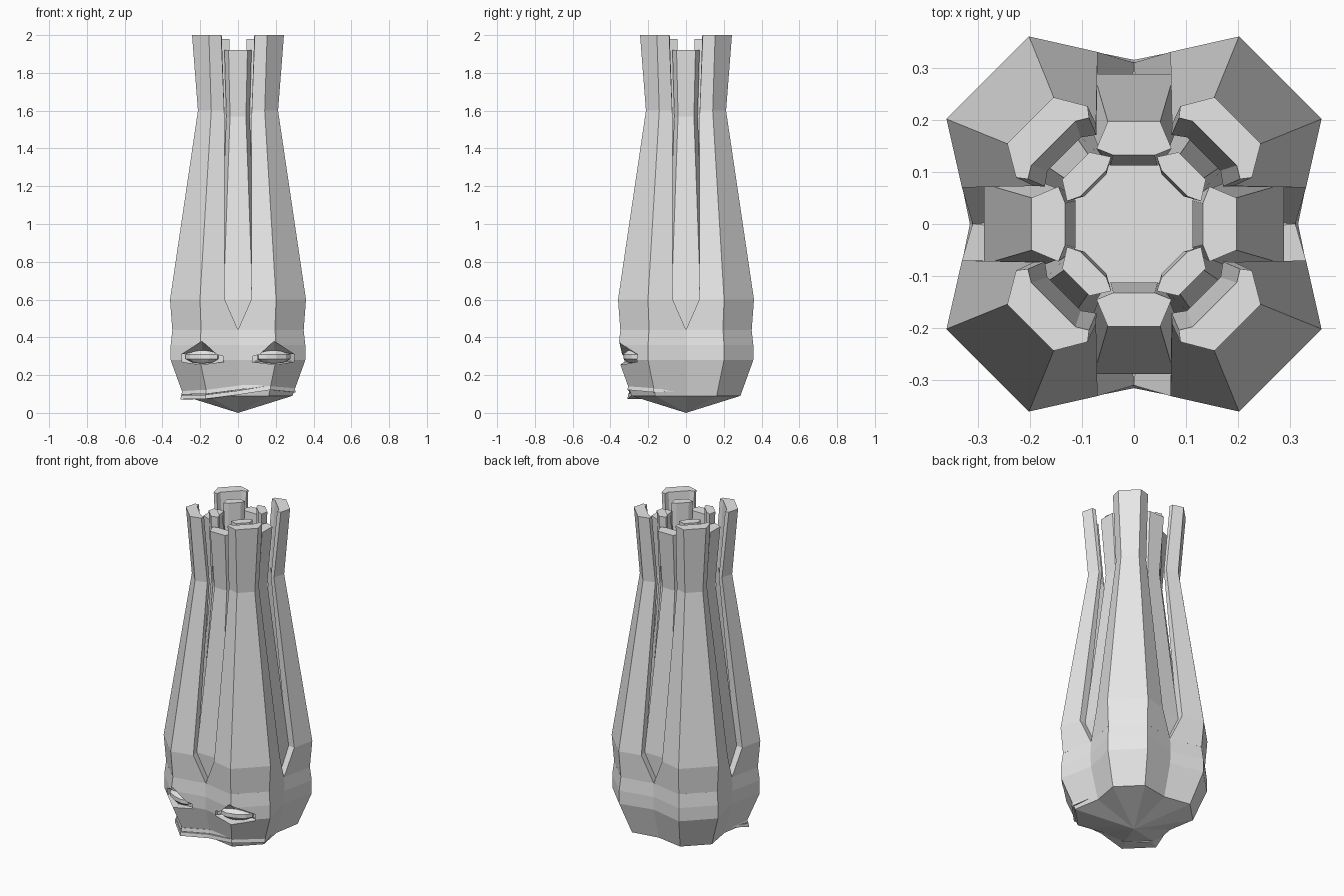
import bpy, bmesh, math
from mathutils import Vector, Matrix

cube = bpy.data.objects.get("Cube")
if cube:
    bpy.data.objects.remove(cube, do_unlink=True)

grey = bpy.data.materials.new("light_grey")
grey.use_nodes = True
grey.diffuse_color = (0.8, 0.8, 0.8, 1)
grey.node_tree.nodes["Principled BSDF"].inputs["Base Color"].default_value = (0.8, 0.8, 0.8, 1)


def finish(name, bm):
    bmesh.ops.recalc_face_normals(bm, faces=bm.faces)
    mesh = bpy.data.meshes.new(name)
    bm.to_mesh(mesh)
    bm.free()
    mesh.materials.append(grey)
    obj = bpy.data.objects.new(name, mesh)
    bpy.context.collection.objects.link(obj)
    return obj


def loft(name, rows, apex=None):
    """Skin closed rows of points; close the start with a point or a cap."""
    bm = bmesh.new()
    rings = [[bm.verts.new(p) for p in row] for row in rows]
    n = len(rings[0])
    for a, b in zip(rings, rings[1:]):
        for i in range(n):
            j = (i + 1) % n
            bm.faces.new((a[i], a[j], b[j], b[i]))
    if apex:
        tip = bm.verts.new(apex)
        for i in range(n):
            bm.faces.new((tip, rings[0][(i + 1) % n], rings[0][i]))
    else:
        bm.faces.new(rings[0][::-1])
    bm.faces.new(rings[-1])
    return finish(name, bm)


def petal(name, angle, rows):
    """Loft mirrored half sections of (radius, sideways) at each height."""
    rot = Matrix.Rotation(angle, 3, 'Z')
    full = []
    for z, half in rows:
        section = half + [(r, -t) for r, t in reversed(half)]
        full.append([rot @ Vector((r, t, z)) for r, t in section])
    return loft(name, full)


# Bulb body: twelve-sided, with a valley between each pair of corners
def ring(z, s, valley):
    pts = []
    for k in range(4):
        rot = Matrix.Rotation(k * math.pi / 2, 3, 'Z')
        for x, y in ((valley, 0), (0.36 * s, 0.203 * s), (0.203 * s, 0.36 * s)):
            pts.append(rot @ Vector((x, y, z)))
    return pts


bulb = loft("bulb_body", [ring(0.09, 0.8, 0.26), ring(0.28, 0.99, 0.31),
                          ring(0.36, 0.99, 0.315), ring(0.44, 0.965, 0.31)], apex=(0, 0, 0))

# Eye sockets: cut with a wedge that follows the face, then eyeballs inside
socket = [(0.075, 0.27), (0.08, 0.3), (0.19, 0.38), (0.3, 0.31), (0.295, 0.27), (0.2, 0.255)]
for side, label in ((1, "left"), (-1, "right")):
    front = [(side * x, -0.5, z) for x, z in socket]
    mid = [(side * x, -0.355 + max(0, x - 0.2) * 0.9, z) for x, z in socket]
    back = [(side * x, -0.305 + max(0, x - 0.18) * 0.7, min(z, 0.33)) for x, z in socket]
    cutter = loft("socket_cutter", [front, mid, back])
    cutter.hide_render = True
    mod = bulb.modifiers.new("socket", 'BOOLEAN')
    mod.operation = 'DIFFERENCE'
    mod.solver = 'EXACT'
    mod.object = cutter
    bpy.context.view_layer.objects.active = bulb
    bpy.ops.object.modifier_apply(modifier=mod.name)
    bpy.data.objects.remove(cutter, do_unlink=True)

    bm = bmesh.new()
    bmesh.ops.create_uvsphere(bm, u_segments=10, v_segments=5, radius=1)
    bmesh.ops.transform(bm, verts=bm.verts, matrix=(
        Matrix.Translation((side * 0.188, -0.275, 0.298))
        @ Matrix.Rotation(side * math.radians(22), 4, 'Z')
        @ Matrix.Diagonal((0.1, 0.05, 0.038, 1))))
    finish(label + "_eye", bm)

# Lips: two thin tapering bars wrapped around the front, slightly crooked
mouth = [(-0.27, -0.02, 0.12), (-0.29, -0.165, 0.098), (-0.165, -0.295, 0.1), (0, -0.27, 0.122),
         (0.165, -0.295, 0.148), (0.29, -0.165, 0.135), (0.27, -0.02, 0.122)]
for name, drop, out, tall in (("upper_lip", 0.0, 1.03, 0.022), ("lower_lip", 0.026, 1.05, 0.022)):
    rows = []
    for i, (x, y, z) in enumerate(mouth):
        end = i in (0, len(mouth) - 1)
        o = 0.99 if end else out
        h = 0.004 if end else tall
        z0 = z - (0.005 if end else drop)
        rows.append([(x * 0.85, y * 0.85, z0), (x * o, y * o, z0),
                     (x * (o - 0.01), y * (o - 0.01), z0 + h), (x * 0.85, y * 0.85, z0 + h)])
    loft(name, rows)

# Section rows for the three rings of petals, from base to tip.
# Outer petals run: inner middle, inner edge, outer edge, outer corner.
outer_rows = [
    (0.44, [(0.33, 0.09), (0.19, 0.185), (0.219, 0.219), (0.384, 0.108)]),
    (0.60, [(0.33, 0.085), (0.25, 0.14), (0.283, 0.184), (0.397, 0.112)]),
    (1.60, [(0.19, 0.045), (0.172, 0.07), (0.187, 0.084), (0.25, 0.05)]),
    (2.00, [(0.219, 0.06), (0.205, 0.083), (0.223, 0.097), (0.281, 0.063)]),
]
middle_rows = [
    (0.43, [(0.2, 0.05), (0.23, 0.09), (0.275, 0.06)]),
    (0.60, [(0.2, 0.05), (0.23, 0.1), (0.288, 0.077)]),
    (1.57, [(0.112, 0.045), (0.13, 0.062), (0.168, 0.042)]),
    (1.92, [(0.132, 0.04), (0.145, 0.072), (0.197, 0.05)]),
]
inner_rows = [
    (0.43, [(0.15, 0.045), (0.17, 0.065), (0.22, 0.045)]),
    (0.60, [(0.15, 0.045), (0.17, 0.07), (0.225, 0.045)]),
    (1.57, [(0.105, 0.03), (0.115, 0.048), (0.145, 0.03)]),
    (1.98, [(0.11, 0.035), (0.122, 0.06), (0.158, 0.037)]),
]
for k in range(4):
    straight = k * math.pi / 2
    diagonal = straight + math.pi / 4
    petal(f"outer_petal_{k + 1}", diagonal, outer_rows)
    petal(f"middle_petal_{k + 1}", straight, middle_rows)
    petal(f"inner_petal_{k + 1}", diagonal, inner_rows)
